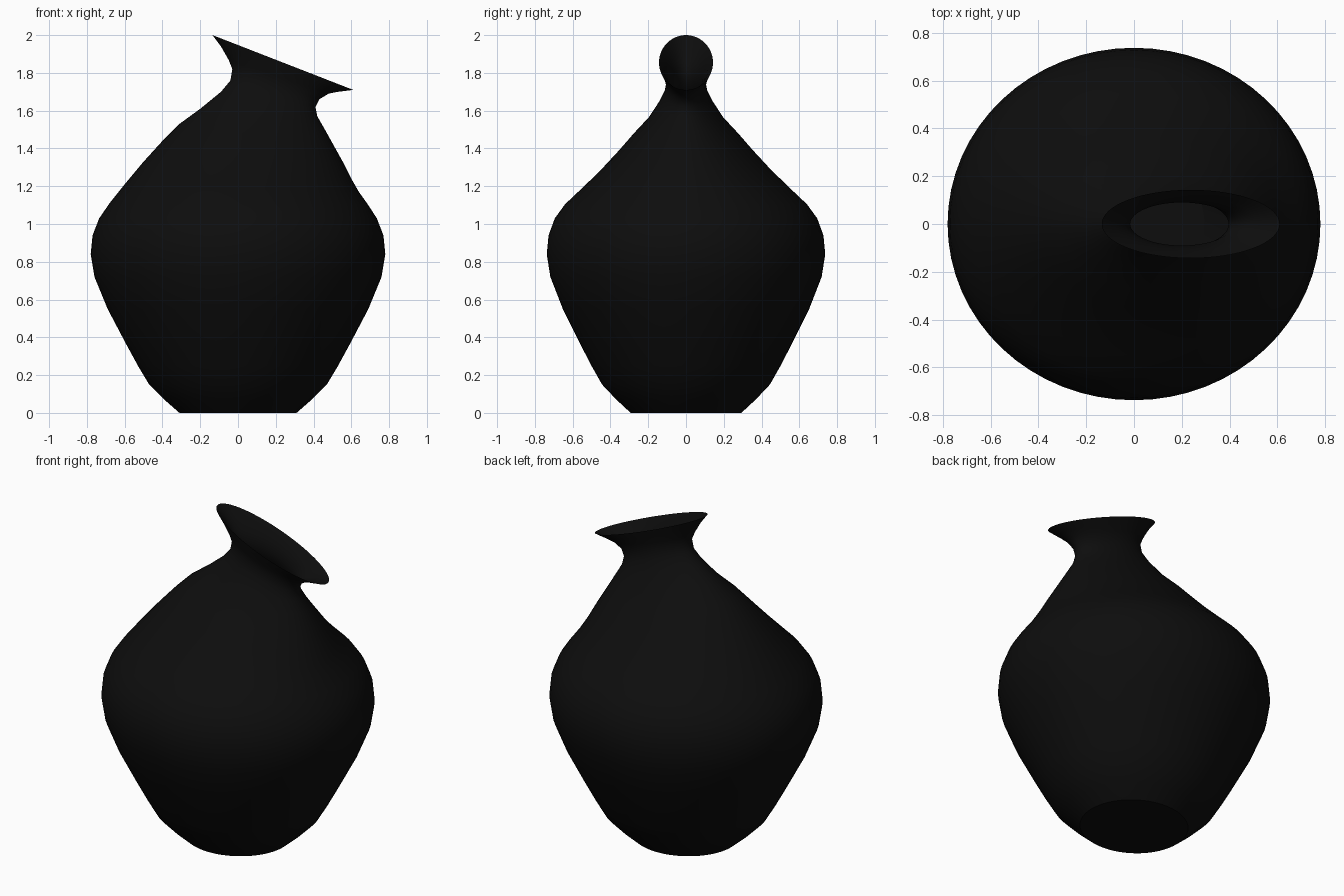
import bpy
import bmesh
import math
from mathutils import Vector

cube = bpy.data.objects.get("Cube")
if cube:
    bpy.data.objects.remove(cube, do_unlink=True)

SIDES = 64
DEPTH_RATIO = 0.945   # the body is slightly narrower front to back
WALL = 0.015

# Level rings of the body: radius, height
body_profile = [
    (.31, 0), (.39, .07), (.47, .15), (.53, .25), (.59, .36), (.69, .55),
    (.76, .72), (.78, .84), (.77, .94), (.735, 1.03),
]

# Tilted rings of the shoulder, neck and lip:
# left end x, z, right end x, z, half depth
neck_rings = [
    (-.68, 1.11, .69, 1.1, .64), (-.6, 1.21, .64, 1.17, .55),
    (-.5, 1.33, .6, 1.24, .45), (-.4, 1.44, .56, 1.32, .36),
    (-.31, 1.53, .51, 1.41, .28), (-.2, 1.61, .46, 1.5, .2),
    (-.09, 1.7, .42, 1.57, .145), (-.04, 1.76, .41, 1.62, .115),
    (-.03, 1.82, .43, 1.66, .105), (-.05, 1.87, .48, 1.69, .115),
    (-.09, 1.94, .53, 1.7, .13), (-.135, 2, .61, 1.71, .143),
]

rings = [(-r, z, r, z, r * DEPTH_RATIO) for r, z in body_profile] + neck_rings


def add_ring(bm, ring, inset=0.0, lift=0.0):
    """Add an ellipse of vertices spanning the two end points of a ring."""
    x1, z1, x2, z2, depth = ring
    start, end = Vector((x1, 0, z1 + lift)), Vector((x2, 0, z2 + lift))
    centre = (start + end) / 2
    across = (end - start) / 2
    across *= 1 - inset / across.length
    back = Vector((0, depth - inset, 0))
    verts = []
    for i in range(SIDES):
        angle = math.tau * i / SIDES
        verts.append(bm.verts.new(
            centre + across * math.cos(angle) + back * math.sin(angle)))
    return verts


def bridge(bm, lower, upper):
    for i in range(SIDES):
        j = (i + 1) % SIDES
        bm.faces.new((lower[i], lower[j], upper[j], upper[i]))


def mark_sharp(bm, loop):
    for i in range(SIDES):
        edge = bm.edges.get((loop[i], loop[(i + 1) % SIDES]))
        edge.smooth = False


# Glaze colour
glaze = bpy.data.materials.new("black glaze")
glaze.use_nodes = True
colour = (0.004, 0.004, 0.004, 1)
glaze.diffuse_color = colour
glaze.node_tree.nodes["Principled BSDF"].inputs["Base Color"].default_value = colour

# Outer wall, then the thin inner wall from the lip down to the floor
bm = bmesh.new()
outer = [add_ring(bm, ring) for ring in rings]
inner = [add_ring(bm, ring, WALL) for ring in reversed(rings[1:-1])]
inner.append(add_ring(bm, rings[0], WALL, WALL))
loops = outer + inner
for lower, upper in zip(loops, loops[1:]):
    bridge(bm, lower, upper)

# Base and inside floor
bm.faces.new(list(reversed(outer[0])))
bm.faces.new(inner[-1])

for face in bm.faces:
    face.smooth = True
for loop in (outer[0], outer[-1], inner[-1]):
    mark_sharp(bm, loop)
bmesh.ops.recalc_face_normals(bm, faces=bm.faces)

mesh = bpy.data.meshes.new("vase")
bm.to_mesh(mesh)
bm.free()
mesh.materials.append(glaze)
vase = bpy.data.objects.new("vase", mesh)
bpy.context.collection.objects.link(vase)
